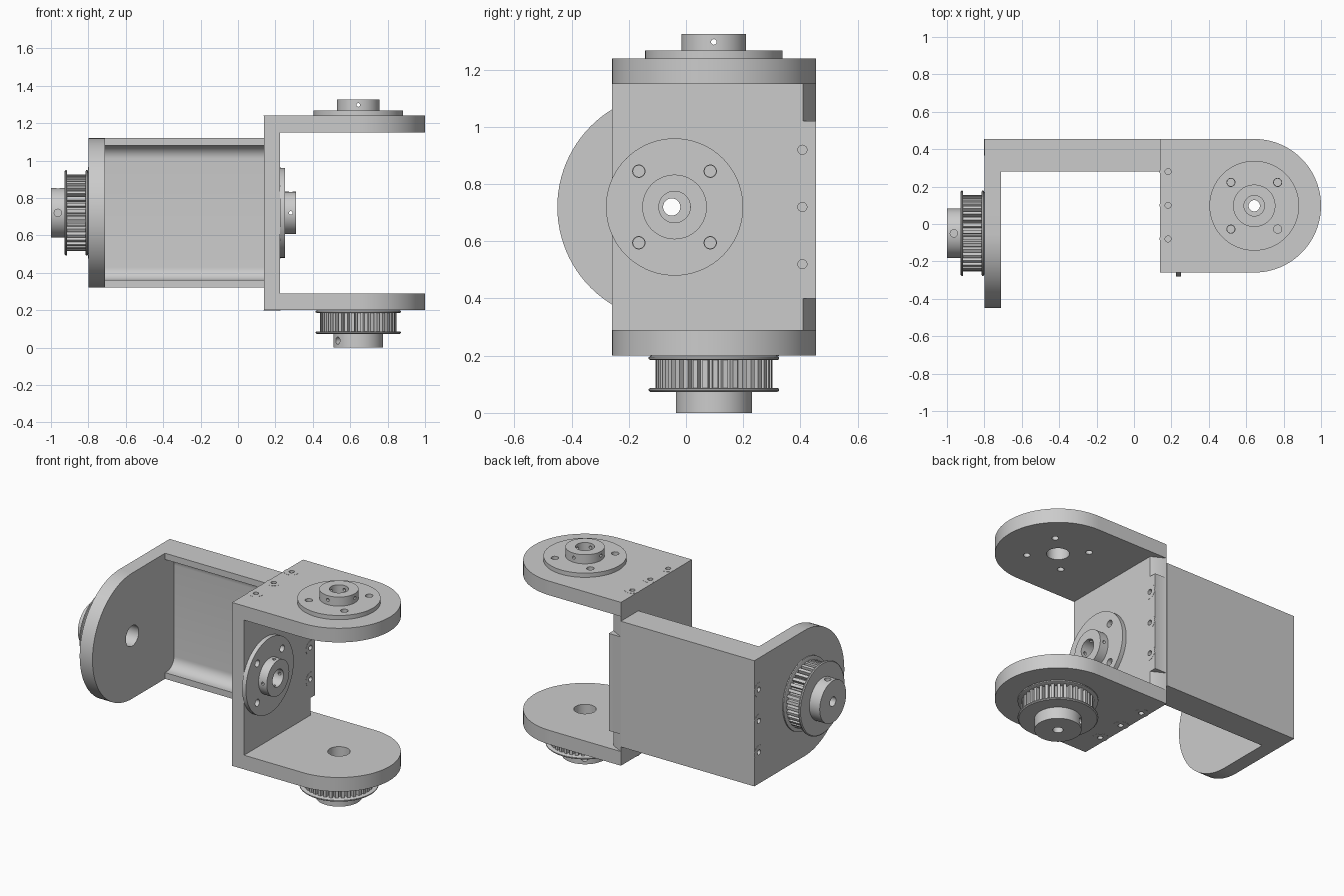
import bpy, bmesh
from math import cos, sin, pi, radians
from mathutils import Matrix, Vector

cube = bpy.data.objects.get("Cube")
if cube:
    bpy.data.objects.remove(cube, do_unlink=True)

grey = bpy.data.materials.new("machined grey")
grey.use_nodes = True
grey.diffuse_color = (0.6, 0.6, 0.6, 1)
grey.node_tree.nodes["Principled BSDF"].inputs["Base Color"].default_value = (0.6, 0.6, 0.6, 1)

X, Y, Z = Vector((1, 0, 0)), Vector((0, 1, 0)), Vector((0, 0, 1))
parts = []


def frame(loc, x_dir, z_dir):
    """Placement matrix from an origin and the local x and z directions."""
    m = Matrix((x_dir, z_dir.cross(x_dir), z_dir)).transposed().to_4x4()
    return Matrix.Translation(loc) @ m


def finish(name, bm, matrix=Matrix()):
    bmesh.ops.recalc_face_normals(bm, faces=bm.faces)
    bm.transform(matrix)
    mesh = bpy.data.meshes.new(name)
    bm.to_mesh(mesh)
    bm.free()
    mesh.materials.append(grey)
    obj = bpy.data.objects.new(name, mesh)
    bpy.context.collection.objects.link(obj)
    parts.append(obj)
    return obj


def prism(name, points, height, matrix=Matrix(), caps=True):
    bm = bmesh.new()
    low = [bm.verts.new((x, y, 0)) for x, y in points]
    top = [bm.verts.new((x, y, height)) for x, y in points]
    for i in range(len(low)):
        bm.faces.new((low[i - 1], low[i], top[i], top[i - 1]))
    if caps:
        bm.faces.new(low[::-1])
        bm.faces.new(top)
    return finish(name, bm, matrix)


def lathe(name, profile, matrix, n=72):
    """Closed ring of (radius, height) points turned about local z."""
    bm = bmesh.new()
    rings = [[bm.verts.new((r * cos(2 * pi * i / n), r * sin(2 * pi * i / n), z))
              for r, z in profile] for i in range(n)]
    for i in range(n):
        a, b = rings[i - 1], rings[i]
        for j in range(len(profile)):
            bm.faces.new((a[j - 1], b[j - 1], b[j], a[j]))
    return finish(name, bm, matrix)


def bake_cut(obj, cutter):
    mod = obj.modifiers.new("cut", "BOOLEAN")
    mod.operation, mod.solver, mod.object = "DIFFERENCE", "EXACT", cutter
    bpy.context.view_layer.update()
    deps = bpy.context.evaluated_depsgraph_get()
    mesh = bpy.data.meshes.new_from_object(obj.evaluated_get(deps))
    obj.modifiers.clear()
    obj.data = mesh
    parts.remove(cutter)
    bpy.data.objects.remove(cutter, do_unlink=True)


def drill(obj, loc, direction, radius, length, n=24):
    """Round hole centred on loc."""
    bm = bmesh.new()
    spin = Vector(direction).to_track_quat("Z", "Y").to_matrix().to_4x4()
    bmesh.ops.create_cone(bm, cap_ends=True, segments=n, radius1=radius, radius2=radius,
                          depth=length, matrix=Matrix.Translation(loc) @ spin)
    bake_cut(obj, finish("cutter", bm))


def d_shape(length, r, n=48):
    """Straight-sided plate outline with a round end towards +x."""
    arc = [(r * sin(pi * i / n), -r * cos(pi * i / n)) for i in range(n + 1)]
    return [(-length, -r)] + arc + [(-length, r)]


BOLTS = [(sx * 0.125, sy * 0.125) for sx in (-1, 1) for sy in (-1, 1)]


def drill_mount(obj, matrix, bolts=True):
    """Centre hole and bolt holes through a plate."""
    axis = matrix.to_3x3() @ Z
    drill(obj, matrix.translation, axis, 0.065, 0.3, 40)
    if bolts:
        for x, y in BOLTS:
            drill(obj, matrix @ Vector((x, y, 0)), axis, 0.02, 0.3, 16)


def hub(name, matrix):
    obj = lathe(name, [(.055, 0), (.24, 0), (.24, .027), (.113, .027), (.113, .085), (.055, .085)], matrix)
    rot = matrix.to_3x3()
    for x, y in BOLTS:
        drill(obj, matrix @ Vector((x, y, 0)), rot @ Z, 0.022, 0.2, 16)
    for d in (X, Y):
        drill(obj, matrix @ Vector((0, 0, .057)), rot @ d, 0.01, 0.4, 12)


def pulley(name, matrix):
    core = lathe(name + "_core", [
        (.03, 0), (.22, 0), (.228, .005), (.228, .012), (.222, .015), (.17, .015),
        (.17, .113), (.222, .113), (.228, .116), (.228, .122), (.222, .127),
        (.133, .127), (.133, .2), (.03, .2)], matrix)
    for d in (X, -Y):
        drill(core, matrix @ (d * 0.11 + Z * 0.163), matrix.to_3x3() @ d, 0.02, 0.1, 16)
    teeth, outline = 36, []
    for i in range(teeth):
        for step, r in ((0, .205), (.5, .205), (.6, .18), (.9, .18)):
            a = 2 * pi * (i + step) / teeth
            outline.append((r * cos(a), r * sin(a)))
    prism(name + "_teeth", outline, .102, matrix @ Matrix.Translation((0, 0, .013)), caps=False)


def screw_row(plate, name, points, direction):
    """Flush screw heads with a small socket."""
    side = Y if abs(direction.y) < .5 else X
    for i, p in enumerate(points):
        drill(plate, p, direction, 0.016, 0.08, 16)
        lathe(f"{name}_{i + 1}", [(.016, -.001), (.045, -.001), (.045, .001), (.016, .001)],
              frame(p, side, direction), 32)


# Axes of the three mounts
arm_axis, hub_y, plate_y, mid = (0.643, 0.0975), -0.04, -0.05, 0.72
down = -Z

# Fork: two round-ended arms
for name, base, face, out in (("upper_arm", 1.15, 1.24, Z), ("lower_arm", 0.20, 0.20, down)):
    place = Matrix.Translation((*arm_axis, base))
    arm = prism(name, d_shape(arm_axis[0] - .14, .357), .09, place)
    drill_mount(arm, place, bolts=out is Z)
    screw_row(arm, name + "_screw", [Vector((.182, y, face)) for y in (-.08, .1, .28)], out)

# Fork web with chamfered notches at the back corners
web = prism("fork_web", [(.14, -.2595), (.225, -.2595), (.225, .4545), (.14, .4545)], .86,
            Matrix.Translation((0, 0, .29)))
for z in (.27, 1.02):
    bake_cut(web, prism("cutter", [(.138, .456), (.226, .409), (.25, .5), (.138, .5)],
                        .13 if z < mid else .2, Matrix.Translation((0, 0, z))))
hub_place = frame((.225, hub_y, mid), -Z, X)
drill_mount(web, hub_place)
screw_row(web, "web_screw", [Vector((.225, .407, mid + s)) for s in (-.2, 0, .2)], X)

# Round-ended end plate
end_place = frame((-.8, plate_y, mid), -Y, X)
end_plate = prism("end_plate", d_shape(.505, .4), .09, end_place)
drill_mount(end_plate, end_place, bolts=False)
screw_row(end_plate, "end_plate_screw", [Vector((-.8, .41, mid + s)) for s in (-.2, 0, .2)], -X)

# Back channel with lips and filleted inner corners
fillet = [(.30 + .07 * sin(radians(a)), .29 + .07 * cos(radians(a))) for a in range(0, 91, 9)]
upper = [(.455, .4), (.28, .4), (.28, .36)] + fillet
prism("back_channel", upper + [(y, -z) for y, z in reversed(upper)], .85, frame((-.71, 0, mid), Y, X))

# Hubs and toothed pulleys
hub("upper_hub", Matrix.Translation((*arm_axis, 1.24)))
hub("web_hub", hub_place)
pulley("end_pulley", frame((-.8, plate_y, mid), Z, -X))
pulley("lower_pulley", frame((*arm_axis, .2), X, down) @ Matrix.Rotation(radians(236), 4, "Z"))

# Smooth the round surfaces, keep the edges sharp
bpy.ops.object.select_all(action="DESELECT")
for obj in parts:
    obj.select_set(True)
bpy.context.view_layer.objects.active = parts[0]
bpy.ops.object.shade_smooth_by_angle(angle=radians(30))
